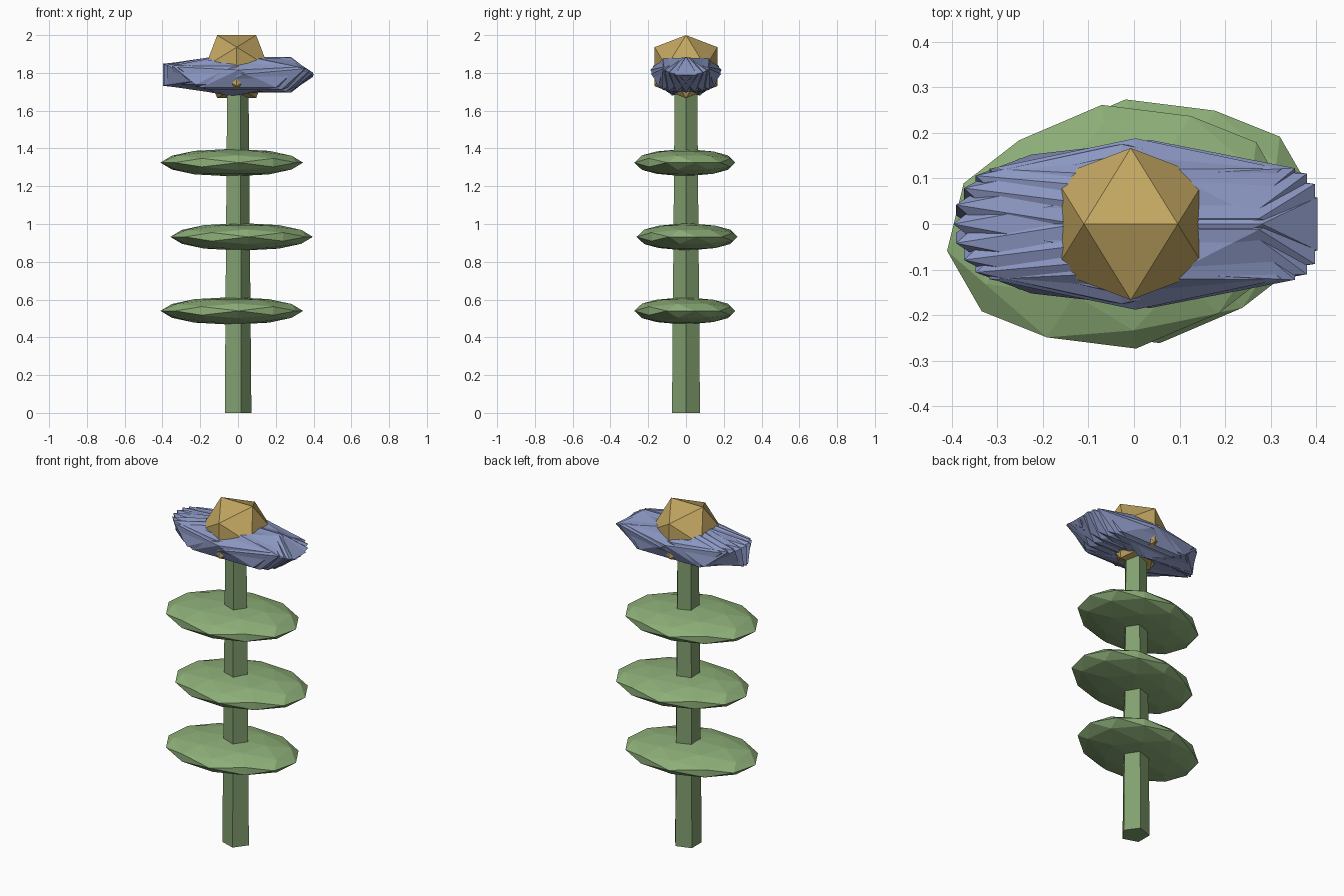
import bpy, bmesh
from math import sqrt, pi, cos, sin, radians
from mathutils import Vector, Matrix
from itertools import combinations, product

if "Cube" in bpy.data.objects:
    bpy.data.objects.remove(bpy.data.objects["Cube"])


def material(name, rgb):
    m = bpy.data.materials.new(name)
    m.diffuse_color = (*rgb, 1)
    m.use_nodes = True
    m.node_tree.nodes["Principled BSDF"].inputs["Base Color"].default_value = m.diffuse_color
    return m


leaf_green = material("leaf_green", (0.27, 0.43, 0.19))
stem_green = material("stem_green", (0.22, 0.35, 0.16))
petal_blue = material("petal_blue", (0.26, 0.31, 0.54))
heart_gold = material("heart_gold", (0.54, 0.38, 0.12))

X0 = -0.007  # axis of the plant


def ico(name, loc, scale, mat, rot=None, split=False):
    """Icosahedron with an edge on top, optionally split once into a sphere."""
    phi = (1 + sqrt(5)) / 2
    pts = []
    for s, t in product((-1, 1), repeat=2):
        pts += [Vector((s, 0, t * phi)), Vector((t * phi, s, 0)), Vector((0, t * phi, s))]
    if split:
        pts += [p + q for p, q in combinations(pts, 2) if (p - q).length < 2.1]
    bm = bmesh.new()
    for p in pts:
        bm.verts.new(p.normalized())
    bmesh.ops.convex_hull(bm, input=bm.verts[:])
    m = Matrix.Translation(loc) @ (rot or Matrix()) @ Matrix.Diagonal((*scale, 1))
    bm.transform(m)
    bmesh.ops.recalc_face_normals(bm, faces=bm.faces[:])
    me = bpy.data.meshes.new(name)
    bm.to_mesh(me)
    bm.free()
    me.materials.append(mat)
    ob = bpy.data.objects.new(name, me)
    bpy.context.collection.objects.link(ob)
    return ob


# Five-sided tapering stem
bm = bmesh.new()
bmesh.ops.create_cone(bm, cap_ends=True, segments=5, radius1=0.078, radius2=0.062, depth=1.8)
first = max(bm.verts, key=lambda v: v.co.xy.length).co
turn = Vector((1, 0)).angle_signed(first.xy)
bm.transform(Matrix.Translation((X0, 0, 0.9)) @ Matrix.Rotation(turn, 4, 'Z'))
me = bpy.data.meshes.new("stem")
bm.to_mesh(me)
bm.free()
me.materials.append(stem_green)
bpy.context.collection.objects.link(bpy.data.objects.new("stem", me))

# Leaves, alternating sides up the stem
for i, z in enumerate((0.54, 0.932, 1.325)):
    side = -1 if i % 2 == 0 else 1
    ico(f"leaf_{i + 1}", (X0 + side * 0.026, side * 0.006, z), (0.381, 0.27, 0.073), leaf_green,
        Matrix.Rotation(radians(8) + i * pi, 4, 'Z'), split=True)

# Ring of long overlapping petals, each rolled about its length
N = 16
for i in range(N):
    a = 2 * pi * i / N
    ico(f"petal_{i + 1}", (X0 + 0.01 + 0.08 * cos(a), 0.08 * sin(a), 1.79),
        (0.376, 0.111, 0.111), petal_blue, Matrix.Rotation(a / 2, 4, 'X'))

# Flower heart
ico("flower_heart", (X0, 0, 1.833), (0.196, 0.196, 0.196), heart_gold)
